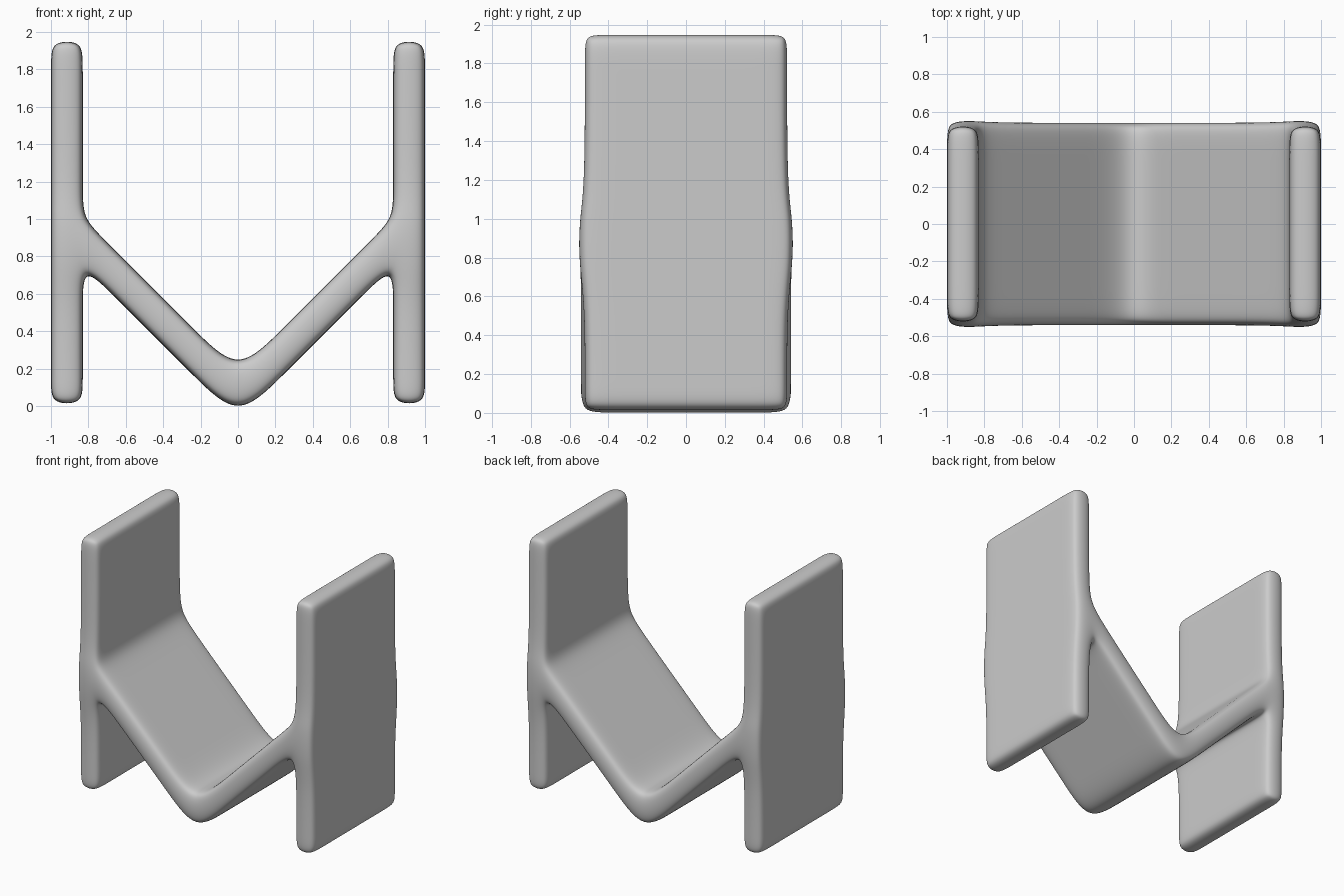
import bpy
import bmesh

cube = bpy.data.objects.get("Cube")
if cube:
    bpy.data.objects.remove(cube, do_unlink=True)

# One plain grey for the whole piece
grey = bpy.data.materials.new("plain_grey")
grey.use_nodes = True
colour = (0.6, 0.6, 0.6, 1)
grey.diffuse_color = colour
grey.node_tree.nodes["Principled BSDF"].inputs["Base Color"].default_value = colour

INNER, OUTER = 0.83, 1.0
UNDER, OVER = -0.075, 0.175     # heights of the arm's lower and upper lines at x = 0

# Upright panel: (height, half depth) up the panel; the arm joins between JOIN and JOIN + 1
levels = [(0.01, 0.525), (0.12, 0.525), (0.54, 0.525), (INNER + UNDER, 0.553),
          (INNER + OVER, 0.553), (1.16, 0.525), (1.84, 0.525), (1.952, 0.525)]
JOIN = 3
rows = [[(INNER, z, d), (OUTER, z, d)] for z, d in levels]
quads = [(a[0], a[1], b[1], b[0]) for a, b in zip(rows, rows[1:])]

# Sloping arm: (lower x, upper x), from the panel down to the centre fold
arm = [((x0, x0 + UNDER, 0.545), (x1, x1 + OVER, 0.545))
       for x0, x1 in [(0.67, 0.72), (0.23, 0.22), (0, 0)]]
arm.insert(0, (rows[JOIN][0], rows[JOIN + 1][0]))
quads += [(a[0], a[1], b[1], b[0]) for a, b in zip(arm, arm[1:])]

# Sweep the cross-section from front to back, with tight loops near the ends
bm = bmesh.new()
cache = {}


def ring(point):
    if point not in cache:
        x, z, d = point
        cache[point] = [bm.verts.new((x, y, z)) for y in (-d, 0.1 - d, d - 0.1, d)]
    return cache[point]


edges = {}
for quad in quads:
    for end in (0, -1):
        bm.faces.new([ring(p)[end] for p in quad])
    for a, b in zip(quad, quad[1:] + quad[:1]):
        edges.setdefault(frozenset((a, b)), []).append((a, b))

for shared in edges.values():
    a, b = shared[0]
    on_mirror_plane = a[0] == 0 and b[0] == 0
    if len(shared) == 1 and not on_mirror_plane:
        for i in range(3):
            bm.faces.new((ring(a)[i], ring(b)[i], ring(b)[i + 1], ring(a)[i + 1]))

bmesh.ops.recalc_face_normals(bm, faces=bm.faces[:])
# The open half must face outward: check the outer wall
wall = max(bm.faces, key=lambda f: f.calc_center_median().x)
if wall.normal.x < 0:
    bmesh.ops.reverse_faces(bm, faces=bm.faces[:])
for face in bm.faces:
    face.smooth = True

mesh = bpy.data.meshes.new("folded_seat_with_side_panels")
bm.to_mesh(mesh)
bm.free()
mesh.materials.append(grey)
seat = bpy.data.objects.new("folded_seat_with_side_panels", mesh)
bpy.context.collection.objects.link(seat)

# Mirror to the other side, then round everything
mirror = seat.modifiers.new("mirror", "MIRROR")
mirror.use_clip = True
rounding = seat.modifiers.new("rounding", "SUBSURF")
rounding.levels = rounding.render_levels = 4
